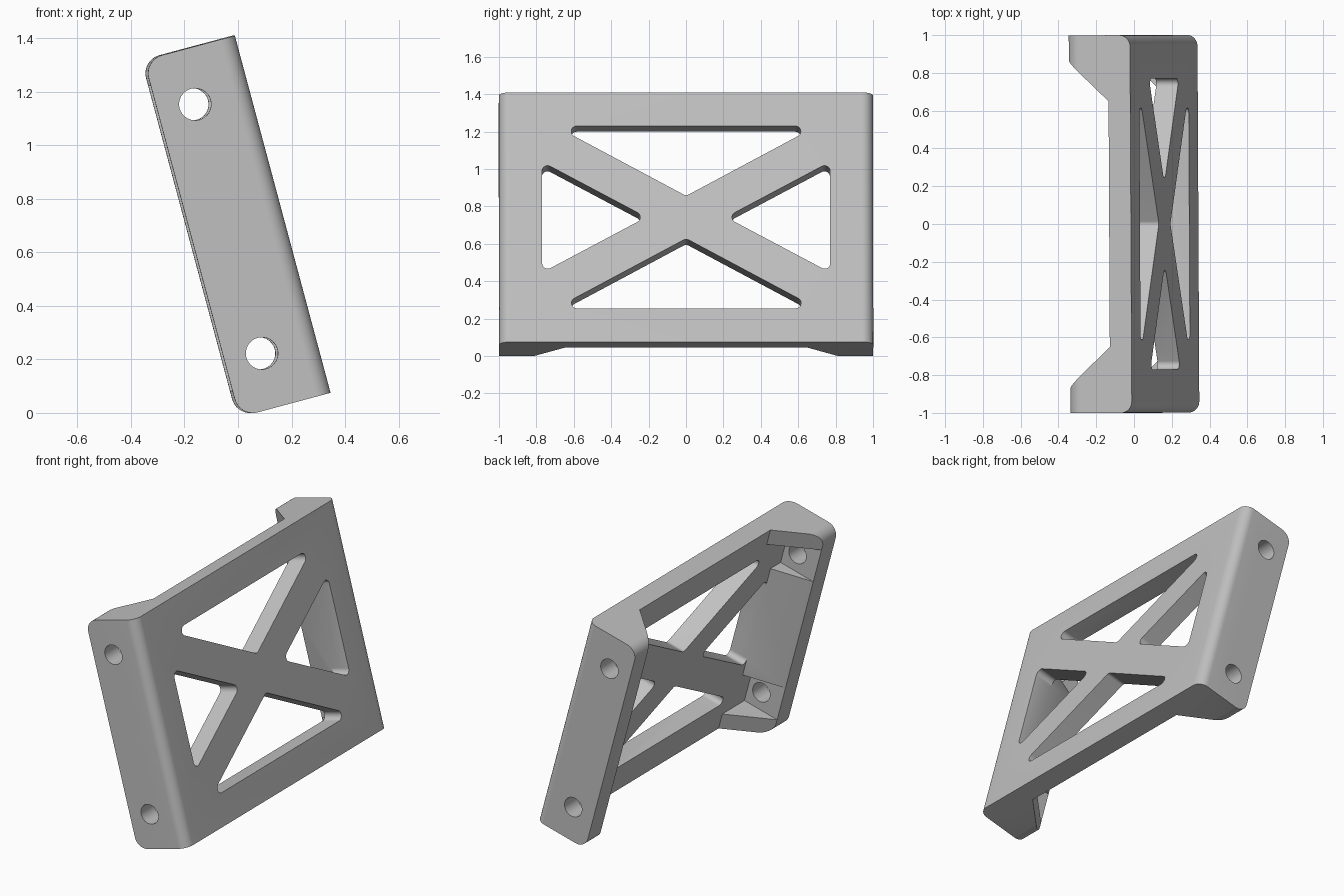
import bpy
import bmesh
from math import radians, cos, sin, pi, tan
from mathutils import Vector, Matrix

if "Cube" in bpy.data.objects:
    bpy.data.objects.remove(bpy.data.objects["Cube"], do_unlink=True)

HEIGHT = 1.381    # along the tilted plate
DEPTH = 0.352     # flange depth
PLATE = 0.119     # plate thickness
INNER = 0.87      # inner face of the side flanges
MID = HEIGHT / 2
HOLE_U, HOLE_D, HOLE_R = 0.209, 0.21, 0.06

# Ways to place a 2D outline (a, b) swept along t; local x is minus depth
ALONG_HEIGHT = lambda a, b, t: Vector((-a, b, t))   # outline (depth, y)
ALONG_DEPTH = lambda a, b, t: Vector((-t, a, b))    # outline (y, height)
ALONG_WIDTH = lambda a, b, t: Vector((-a, t, b))    # outline (depth, height)


def rounded(corners, steps=10):
    """Outline from (a, b, radius) corners, with arcs where radius > 0."""
    out = []
    n = len(corners)
    for i, (a, b, r) in enumerate(corners):
        p = Vector((a, b))
        if r == 0:
            out.append(p)
            continue
        to_prev = (Vector(corners[i - 1][:2]) - p).normalized()
        to_next = (Vector(corners[(i + 1) % n][:2]) - p).normalized()
        half = to_prev.angle(to_next) / 2
        centre = p + (to_prev + to_next).normalized() * (r / sin(half))
        start = p + to_prev * (r / tan(half)) - centre
        end = p + to_next * (r / tan(half)) - centre
        sweep = start.angle(end)
        for k in range(steps + 1):
            f = k / steps
            out.append(centre + (start * sin((1 - f) * sweep)
                                 + end * sin(f * sweep)) / sin(sweep))
    return out


def prism(name, outline, place, lo, hi):
    bm = bmesh.new()
    rings = [[bm.verts.new(place(p[0], p[1], t)) for p in outline] for t in (lo, hi)]
    n = len(outline)
    bm.faces.new(rings[0])
    bm.faces.new(rings[1])
    for i in range(n):
        j = (i + 1) % n
        bm.faces.new((rings[0][i], rings[0][j], rings[1][j], rings[1][i]))
    bmesh.ops.recalc_face_normals(bm, faces=bm.faces)
    mesh = bpy.data.meshes.new(name)
    bm.to_mesh(mesh)
    bm.free()
    obj = bpy.data.objects.new(name, mesh)
    bpy.context.collection.objects.link(obj)
    return obj


def combine(target, tool, operation):
    tool.hide_render = True
    mod = target.modifiers.new("combine", "BOOLEAN")
    mod.operation, mod.solver, mod.object = operation, "EXACT", tool
    bpy.context.view_layer.objects.active = target
    bpy.ops.object.modifier_apply(modifier=mod.name)
    bpy.data.objects.remove(tool, do_unlink=True)


# Channel section with sloped inner corners
half = [(0, 1, 0.06), (0.4, 1, 0), (0.4, INNER, 0), (DEPTH, INNER, 0), (PLATE, 0.65, 0)]
section = half + [(d, -y, r) for d, y, r in reversed(half)]
bracket = prism("bracket", rounded(section), ALONG_HEIGHT, -0.1, HEIGHT + 0.1)

# Hollow out the middle so the sloped corners stay as end gussets
cavity = [(PLATE, -INNER), (PLATE, INNER), (0.6, INNER), (0.6, -INNER)]
combine(bracket, prism("cavity", cavity, ALONG_HEIGHT, 0.1, HEIGHT - 0.1), "DIFFERENCE")

# Stiffening wedges between the screw holes
for s in (-1, 1):
    wedge = [(PLATE, 0.77 * s), (DEPTH, INNER * s), (DEPTH, 0.92 * s),
             (0.08, 0.92 * s), (0.08, 0.77 * s)]
    combine(bracket, prism("wedge", wedge, ALONG_HEIGHT, 0.32, HEIGHT - 0.32), "UNION")

# Trim to the side outline with rounded rear corners
side = [(-0.1, 0, 0), (DEPTH, 0, 0.07), (DEPTH, HEIGHT, 0.07), (-0.1, HEIGHT, 0)]
combine(bracket, prism("side_trim", rounded(side), ALONG_WIDTH, -1.2, 1.2), "INTERSECT")

# Four triangular windows that leave an X brace
for s in (-1, 1):
    tall = [(0, MID + 0.118 * s, 0.03), (0.7, MID + 0.505 * s, 0.03),
            (-0.7, MID + 0.505 * s, 0.03)]
    wide = [(0.213 * s, MID, 0.03), (0.77 * s, MID + 0.306, 0.03),
            (0.77 * s, MID - 0.306, 0.03)]
    for tri in (tall, wide):
        combine(bracket, prism("window", rounded(tri), ALONG_DEPTH, -0.1, 0.16), "DIFFERENCE")

# Screw holes through both flanges
for u in (HOLE_U, HEIGHT - HOLE_U):
    ring = [(HOLE_D + HOLE_R * cos(k * pi / 16), u + HOLE_R * sin(k * pi / 16))
            for k in range(32)]
    combine(bracket, prism("hole", ring, ALONG_WIDTH, -1.2, 1.2), "DIFFERENCE")

# Lean the bracket back and set it on the ground
bracket.data.transform(Matrix.Rotation(0.005, 4, "Z")
                       @ Matrix.Translation((0.341, 0, 0.075))
                       @ Matrix.Rotation(radians(-15), 4, "Y"))

# Single grey finish
grey = bpy.data.materials.new("plain grey")
grey.use_nodes = True
colour = (0.53, 0.53, 0.53, 1)
grey.diffuse_color = colour
grey.node_tree.nodes["Principled BSDF"].inputs["Base Color"].default_value = colour
bracket.data.materials.clear()
bracket.data.materials.append(grey)

bpy.ops.object.select_all(action="DESELECT")
bracket.select_set(True)
bpy.context.view_layer.objects.active = bracket
bpy.ops.object.shade_smooth_by_angle(angle=radians(30))
